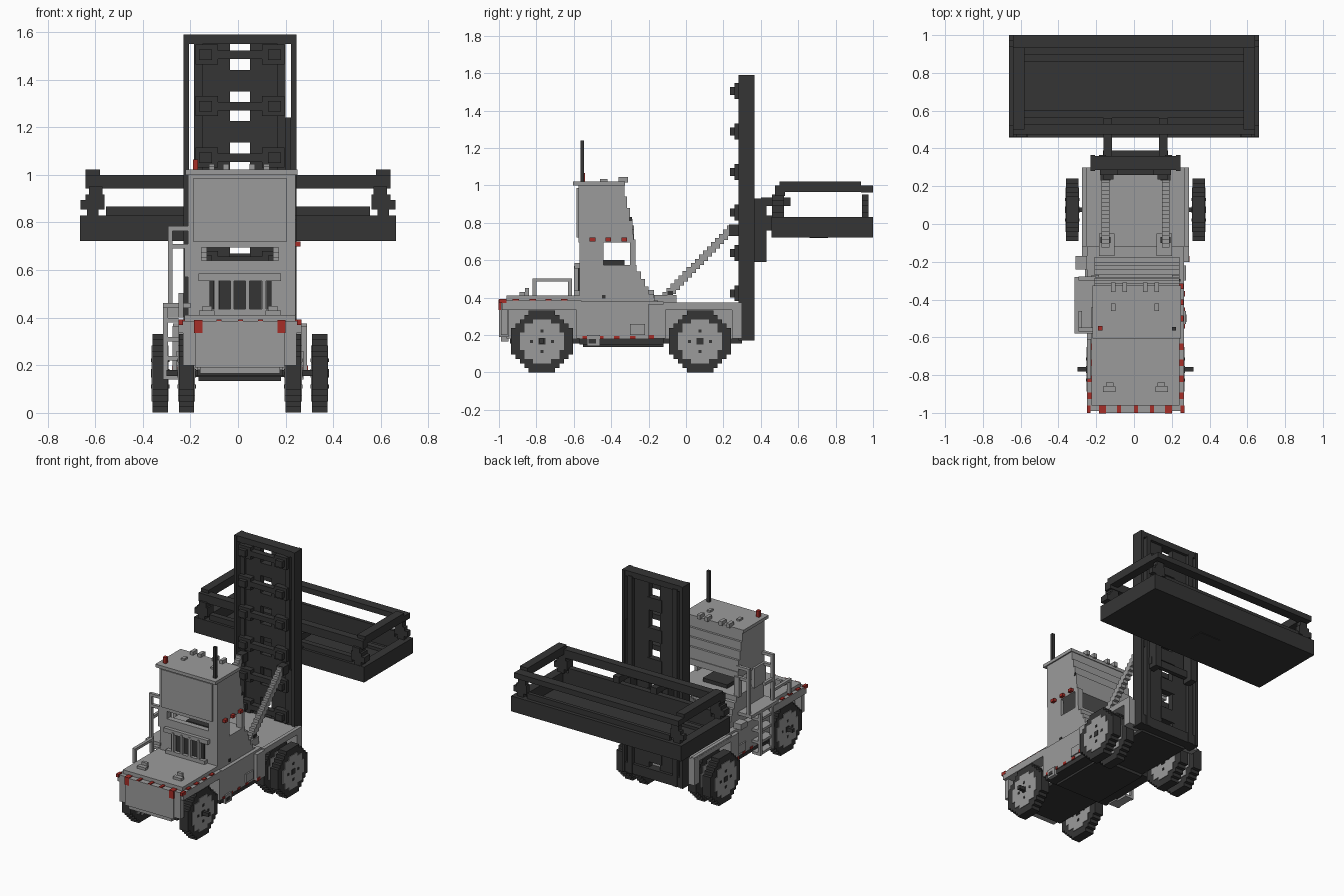
import bpy, bmesh
from mathutils import Matrix, Vector

cube = bpy.data.objects.get("Cube")
if cube:
    bpy.data.objects.remove(cube)

CX = 0.008   # centre line of the truck


def material(name, rgb):
    m = bpy.data.materials.new(name)
    m.use_nodes = True
    m.diffuse_color = (*rgb, 1)
    m.node_tree.nodes["Principled BSDF"].inputs["Base Color"].default_value = (*rgb, 1)
    return m


GREY = material("paint grey", (0.33, 0.33, 0.33))
DARK = material("dark steel", (0.036, 0.036, 0.036))
RED = material("marker red", (0.38, 0.026, 0.02))


def part(name, mat, boxes, mirror=False):
    """One object from boxes (x0, x1, y0, y1, z0, z1); mirror also copies them across the centre line."""
    bm = bmesh.new()
    boxes = list(boxes)
    if mirror:
        boxes += [(2 * CX - b[1], 2 * CX - b[0], *b[2:]) for b in boxes]
    for x0, x1, y0, y1, z0, z1 in boxes:
        mid = Vector((x0 + x1, y0 + y1, z0 + z1)) / 2
        size = (x1 - x0, y1 - y0, z1 - z0, 1)
        bmesh.ops.create_cube(bm, size=1, matrix=Matrix.Translation(mid) @ Matrix.Diagonal(size))
    me = bpy.data.meshes.new(name)
    bm.to_mesh(me)
    bm.free()
    me.materials.append(mat)
    ob = bpy.data.objects.new(name, me)
    bpy.context.collection.objects.link(ob)
    return ob


def disc(x0, x1, y, z, rows, u=0.0236):
    """Stepped disc across x, one box per row."""
    r = rows / 2
    out = []
    for i in range(rows):
        h = i + 0.5 - r
        w = max(1, round((r * r - h * h) ** 0.5)) * u
        out.append((x0, x1, y - w, y + w, z + (h - 0.5) * u, z + (h + 0.5) * u))
    return out


# Wheels: single at the front, dual at the back
def wheel(name, x, y):
    z, w = 0.166, 0.032
    part(name + "_tyre", DARK, disc(x - w, x + w, y, z, 14))
    part(name + "_rim", GREY, disc(x - w - 0.004, x + w + 0.004, y, z, 10))
    e = w + 0.007
    hub = [(x - e, x + e, y - 0.018, y + 0.018, z - 0.018, z + 0.018)]
    for a, b in ((0.055, 0), (-0.055, 0), (0, 0.055), (0, -0.055)):
        hub.append((x - e, x + e, y + a - 0.008, y + a + 0.008, z + b - 0.008, z + b + 0.008))
    part(name + "_hub", DARK, hub)


for side, s in (("left", 1), ("right", -1)):
    wheel("front_wheel_" + side, CX + s * 0.224, -0.77)
    wheel("rear_inner_wheel_" + side, CX + s * 0.224, 0.075)
    wheel("rear_outer_wheel_" + side, CX + s * 0.335, 0.075)
part("axles", DARK, [(-0.3, 0.316, y - 0.012, y + 0.012, 0.155, 0.18) for y in (-0.77, 0.075)])

# Chassis and underside
part("underfloor", DARK, [(-0.17, 0.186, -0.94, 0.3, 0.155, 0.18), (-0.165, 0.18, -0.55, -0.12, 0.135, 0.16),
                          (-0.245, 0.26, -0.57, -0.12, 0.15, 0.18)])
part("chassis", GREY, [(-0.17, 0.186, -0.96, 0.28, 0.18, 0.36), (-0.25, 0.266, -0.585, -0.12, 0.18, 0.38),
                       (-0.275, 0.29, -0.2, -0.11, 0.18, 0.34), (-0.275, 0.29, 0.245, 0.3, 0.18, 0.36),
                       (-0.275, 0.29, -0.2, 0.3, 0.335, 0.365)])
part("rear_deck_trim", GREY, [(0.265, 0.29, -0.12, 0.3, 0.36, 0.375), (0.12, 0.2, -0.17, -0.05, 0.36, 0.415)], True)
part("side_steps", GREY, [(0.25, 0.275, -0.53, -0.46, 0.14, 0.2), (0.25, 0.275, -0.3, -0.22, 0.2, 0.26)], True)
part("step_recess", DARK, [(0.27, 0.278, -0.52, -0.48, 0.155, 0.178)], True)

# Hood with stepped edges and front plate
part("hood", GREY, [(-0.25, 0.266, -0.985, -0.56, 0.335, 0.385), (-0.225, 0.241, -0.96, -0.56, 0.385, 0.412),
                    (-0.18, 0.196, -1.0, -0.95, 0.19, 0.385), (-0.16, 0.176, -0.99, -0.95, 0.165, 0.2),
                    (-0.23, 0.246, -0.99, -0.955, 0.2, 0.385)])
part("hood_latches", GREY, [(0.115, 0.18, -0.89, -0.86, 0.41, 0.43), (0.125, 0.165, -0.86, -0.84, 0.41, 0.45)], True)
part("hood_handrail", GREY, [(-0.25, -0.228, -0.82, -0.8, 0.4, 0.5), (-0.25, -0.228, -0.63, -0.61, 0.4, 0.5),
                             (-0.25, -0.228, -0.82, -0.61, 0.485, 0.503)])

# Engine bulkhead under the cab, with sloped stepped back
steps = [(-0.15, 0.36, 0.385), (-0.175, 0.385, 0.42), (-0.2, 0.42, 0.46), (-0.22, 0.46, 0.5),
         (-0.24, 0.5, 0.54), (-0.265, 0.54, 0.575)]
part("lower_cab", GREY, [(-0.21, 0.241, -0.57, y, a, b) for y, a, b in steps]
     + [(-0.21, 0.241, -0.57, -0.53, 0.57, 0.64), (-0.165, 0.18, -0.595, -0.56, 0.555, 0.585)])
part("grille", DARK, [(a, b, -0.577, -0.56, 0.435, 0.565) for a, b in
                      ((-0.12, -0.1), (-0.08, -0.03), (-0.018, 0.035), (0.045, 0.098), (0.12, 0.14))])
part("grille_bars", GREY, [(x - 0.008, x + 0.008, -0.6, -0.565, 0.43, 0.57)
                           for x in (-0.09, -0.024, 0.04, 0.109)])
part("grille_sill", GREY, [(-0.145, 0.16, -0.6, -0.565, 0.41, 0.437)])

# Cab pillars around the open window band
part("cab_pillars", GREY, [(0.17, 0.241, -0.57, -0.53, 0.57, 0.71), (0.22, 0.241, -0.57, -0.44, 0.57, 0.71),
                           (0.2, 0.241, -0.3, -0.27, 0.57, 0.71)], True)
part("cab_seat", DARK, [(-0.09, 0.1, -0.45, -0.33, 0.57, 0.6)])

# Upper cab: walls tapering upward in steps
upper = [(-0.28, 0.67, 0.74), (-0.285, 0.74, 0.82), (-0.3, 0.82, 0.88), (-0.315, 0.88, 0.94), (-0.33, 0.94, 1.0)]
part("upper_cab", GREY, [(-0.21, 0.241, -0.575, y, a, b) for y, a, b in upper[1:]]
     + [(-0.21, 0.241, -0.575, -0.28, 0.695, 0.74)])
part("cab_front_panel", GREY, [(-0.19, 0.206, -0.585, -0.57, 0.72, 0.985)])
part("roof", GREY, [(-0.22, 0.25, -0.605, -0.325, 1.0, 1.022)])
part("roof_lamps", GREY, [(x - 0.012, x + 0.012, -0.36, -0.31, 1.015, 1.045) for x in (-0.11, -0.05, 0.06, 0.12)]
     + [(x - 0.012, x + 0.012, -0.46, -0.42, 1.015, 1.035) for x in (-0.11, 0.12)])
part("antenna", DARK, [(0.2, 0.222, -0.565, -0.545, 1.02, 1.24)])
part("beacon", RED, [(-0.19, -0.167, -0.565, -0.54, 1.02, 1.065)])
part("door_handle", DARK, [(0.238, 0.246, -0.45, -0.43, 0.395, 0.415), (0.238, 0.246, -0.305, -0.29, 0.81, 0.83)])

# Access platform, ladder and handrails on the right side
part("platform", GREY, [(-0.315, -0.2, -0.58, -0.28, 0.44, 0.462)])
part("ladder", GREY, [(-0.315, -0.295, y, y + 0.02, 0.14, 0.46) for y in (-0.53, -0.4)]
     + [(-0.31, -0.25, -0.53, -0.38, z, z + 0.018) for z in (0.14, 0.22, 0.3, 0.38)])
part("handrail", GREY, [(-0.295, -0.275, y, y + 0.022, 0.45, 0.785) for y in (-0.57, -0.3)]
     + [(-0.295, -0.2, y, y + 0.022, z, z + 0.02) for y in (-0.57, -0.3) for z in (0.69, 0.765)]
     + [(-0.295, -0.275, -0.57, -0.46, 0.6, 0.62), (-0.31, -0.25, -0.24, -0.17, 0.4, 0.44)])

# Red lamps and side markers
part("front_lamps", RED, [(0.165, 0.2, -1.003, -0.96, 0.335, 0.39)], True)
part("front_markers", RED, [(x - 0.01, x + 0.01, -1.0, -0.96, 0.37, 0.392) for x in (-0.24, -0.08, 0.01, 0.095, 0.257)])
part("hood_markers", RED, [(0.235, 0.262, y - 0.017, y + 0.017, 0.373, 0.392)
                           for y in (-0.91, -0.82, -0.735, -0.65)], True)
part("chassis_markers", RED, [(0.24, 0.27, y - 0.014, y + 0.014, 0.178, 0.195)
                              for y in (-0.54, -0.455, -0.37, -0.285)]
     + [(0.26, 0.294, -0.2, -0.17, 0.178, 0.2)], True)
part("cab_markers", RED, [(0.235, 0.262, y - 0.015, y + 0.015, 0.7, 0.72) for y in (-0.5, -0.415, -0.33)])

# Tilt cylinders rising in steps to the mast
n = 17
part("tilt_cylinders", GREY, [(0.147, 0.187, -0.125 + i * 0.0215, -0.097 + i * 0.0215,
                               0.375 + i * 0.0222, 0.43 + i * 0.0222) for i in range(n)], True)
part("cylinder_mounts", DARK, [(0.14, 0.194, -0.1, -0.07, 0.41, 0.435), (0.14, 0.194, 0.23, 0.29, 0.73, 0.79)], True)

# Mast: outer rails, inner plates and repeating cross members
part("mast_rails", DARK, [(0.222, 0.245, 0.28, 0.365, 0.17, 1.59), (0.05, 0.2, 0.3, 0.34, 0.17, 1.56),
                          (0.165, 0.2, 0.285, 0.365, 0.17, 1.56), (0.2, 0.222, 0.29, 0.34, 0.17, 0.75)], True)
part("mast_caps", DARK, [(-0.229, 0.245, 0.285, 0.36, 1.55, 1.59), (-0.229, 0.245, 0.285, 0.36, 0.17, 0.24),
                         (0.19, 0.225, 0.3, 0.35, 0.75, 1.24)])
part("mast_wide_bars", DARK, [(-0.05, 0.06, 0.3, 0.345, 1.35 - i * 0.214, 1.44 - i * 0.214) for i in range(6)])
rungs = [1.505 - i * 0.2165 for i in range(6)]
part("mast_rungs", DARK, [(-0.12, 0.136, 0.26, 0.3, z - 0.018, z + 0.018) for z in rungs])
part("mast_rung_blocks", DARK, [b for z in rungs for b in
                                ((0.125, 0.18, 0.235, 0.29, z - 0.022, z + 0.022),
                                 (0.1, 0.195, 0.26, 0.3, z - 0.042, z + 0.042))], True)

# Carriage and arms
part("carriage", DARK, [(0.132, 0.178, 0.355, 0.43, 0.59, 0.93), (0.132, 0.178, 0.4, 0.56, 0.89, 0.935),
                        (0.132, 0.178, 0.42, 0.48, 0.76, 0.84)], True)
part("carriage_bars", DARK, [(-0.165, 0.18, 0.36, 0.39, z, z + 0.05) for z in (0.62, 0.86)])

# Load frame: tray, side beams, corner posts and upper frame
X, IX = 0.663, 0.6
part("load_tray", DARK, [(-X, X, 0.457, 1.0, 0.722, 0.745), (-X, X, 0.457, 0.51, 0.722, 0.83),
                         (-X, X, 0.95, 1.0, 0.722, 0.83), (-X, -IX, 0.457, 1.0, 0.722, 0.83),
                         (IX, X, 0.457, 1.0, 0.722, 0.83)])
part("load_mid_beams", DARK, [(-0.555, 0.555, 0.475, 0.515, 0.825, 0.868), (-0.555, 0.555, 0.95, 0.975, 0.825, 0.868)])
posts = []
for y0, y1 in ((0.46, 0.525), (0.94, 0.975)):
    for s in (-1, 1):
        for a, b, z0, z1 in ((0.56, 0.662, 0.855, 0.895), (0.56, 0.64, 0.88, 0.918),
                             (0.585, 0.635, 0.825, 0.86), (0.57, 0.625, 0.91, 0.95)):
            posts.append((min(s * a, s * b), max(s * a, s * b), y0, y1, z0, z1))
part("load_corner_posts", DARK, posts)
part("load_upper_frame", DARK, [(-0.64, 0.64, 0.475, 0.53, 0.942, 1.0), (-0.64, 0.64, 0.935, 1.0, 0.962, 1.0),
                                (-0.64, -0.58, 0.5, 0.935, 0.965, 1.022), (0.58, 0.64, 0.5, 0.935, 0.965, 1.022)])
part("load_floor_ribs", DARK, [(-IX, IX, y, y + 0.04, 0.74, 0.765) for y in (0.56, 0.86)])
part("load_bottom_pad", DARK, [(-0.08, 0.08, 0.66, 0.76, 0.718, 0.73)])
